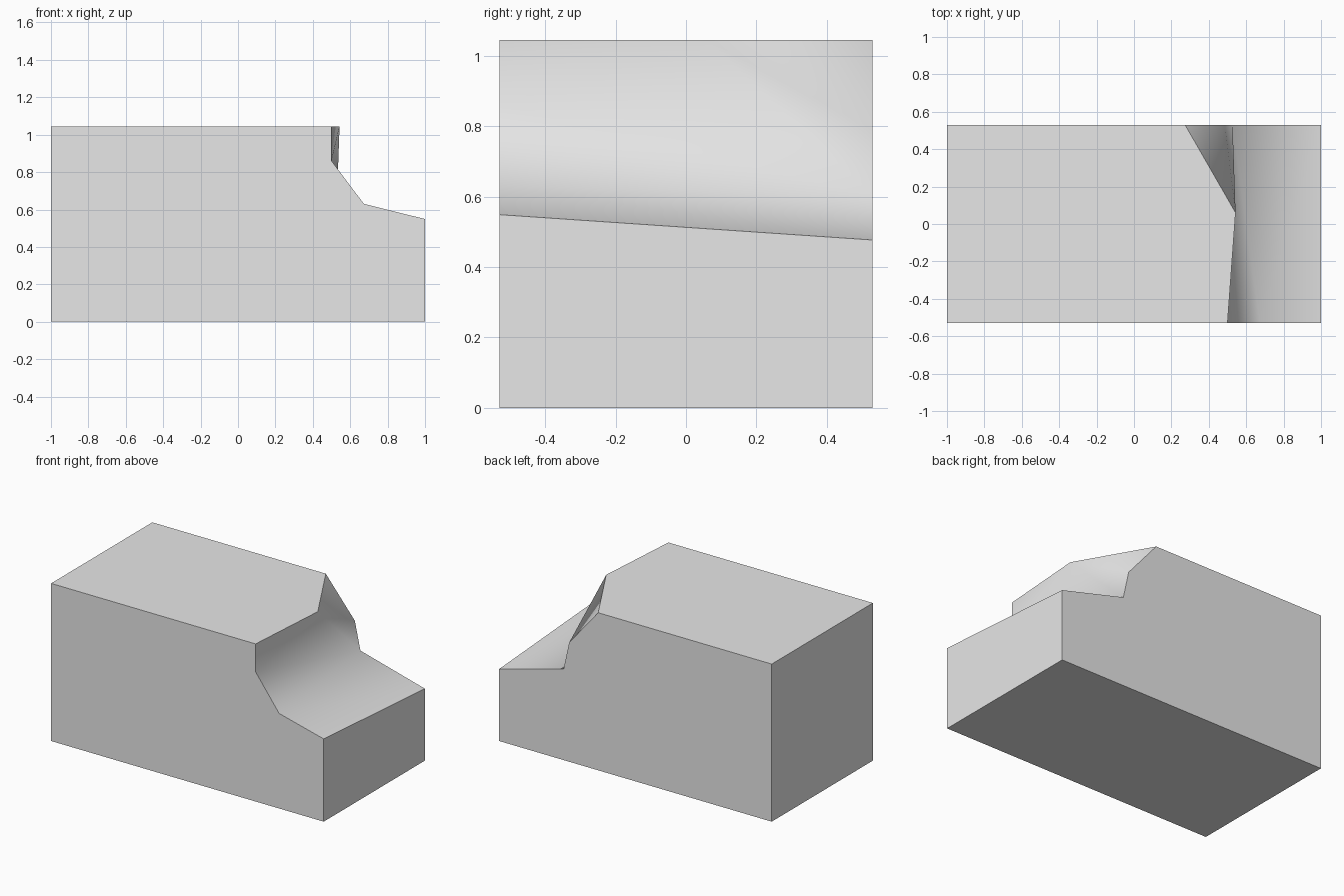
import bpy
import bmesh

cube = bpy.data.objects.get("Cube")
if cube:
    bpy.data.objects.remove(cube, do_unlink=True)

DEPTH = 0.53
TOP = 1.045

# Stepped end of the block, from its top edge down to the outer lip (x, z)
front_step = [(0.5, TOP), (0.5, 0.86), (0.673, 0.63), (1, 0.549)]
back_step = [(0.273, TOP), (0.486, 0.79), (0.527, 0.603), (1, 0.477)]
base = [(1, 0), (-1, 0), (-1, TOP)]

bm = bmesh.new()


def add_profile(step, y):
    return [bm.verts.new((x, y, z)) for x, z in step + base]


front = add_profile(front_step, -DEPTH)
back = add_profile(back_step, DEPTH)
ridge = bm.verts.new((0.543, 0.06, TOP))

# Flat sides: front, back, then the lip, bottom and far end
bm.faces.new(front)
bm.faces.new(back)
for i in range(3, 6):
    bm.faces.new((front[i], front[i + 1], back[i + 1], back[i]))

# Top with its bent edge
bm.faces.new((front[6], front[0], ridge, back[0], back[6]))

# Carved step: a fan around the ridge corner, then the sloped shelf
fan = [front[0], front[1], back[2], back[1], back[0]]
step_faces = [bm.faces.new((ridge, a, b)) for a, b in zip(fan, fan[1:])]
step_faces.append(bm.faces.new((front[1], front[2], back[2])))
step_faces.append(bm.faces.new((front[2], front[3], back[3], back[2])))
for face in step_faces:
    face.smooth = True

# Keep the outline of the step crisp
for edge in bm.edges:
    edge.smooth = all(face.smooth for face in edge.link_faces)

bmesh.ops.recalc_face_normals(bm, faces=bm.faces)
mesh = bpy.data.meshes.new("stepped_block")
bm.to_mesh(mesh)
bm.free()

block = bpy.data.objects.new("stepped_block", mesh)
bpy.context.collection.objects.link(block)

# Plain grey
grey = bpy.data.materials.new("light_grey")
grey.use_nodes = True
colour = (0.8, 0.8, 0.8, 1)
grey.diffuse_color = colour
grey.node_tree.nodes["Principled BSDF"].inputs["Base Color"].default_value = colour
mesh.materials.append(grey)
